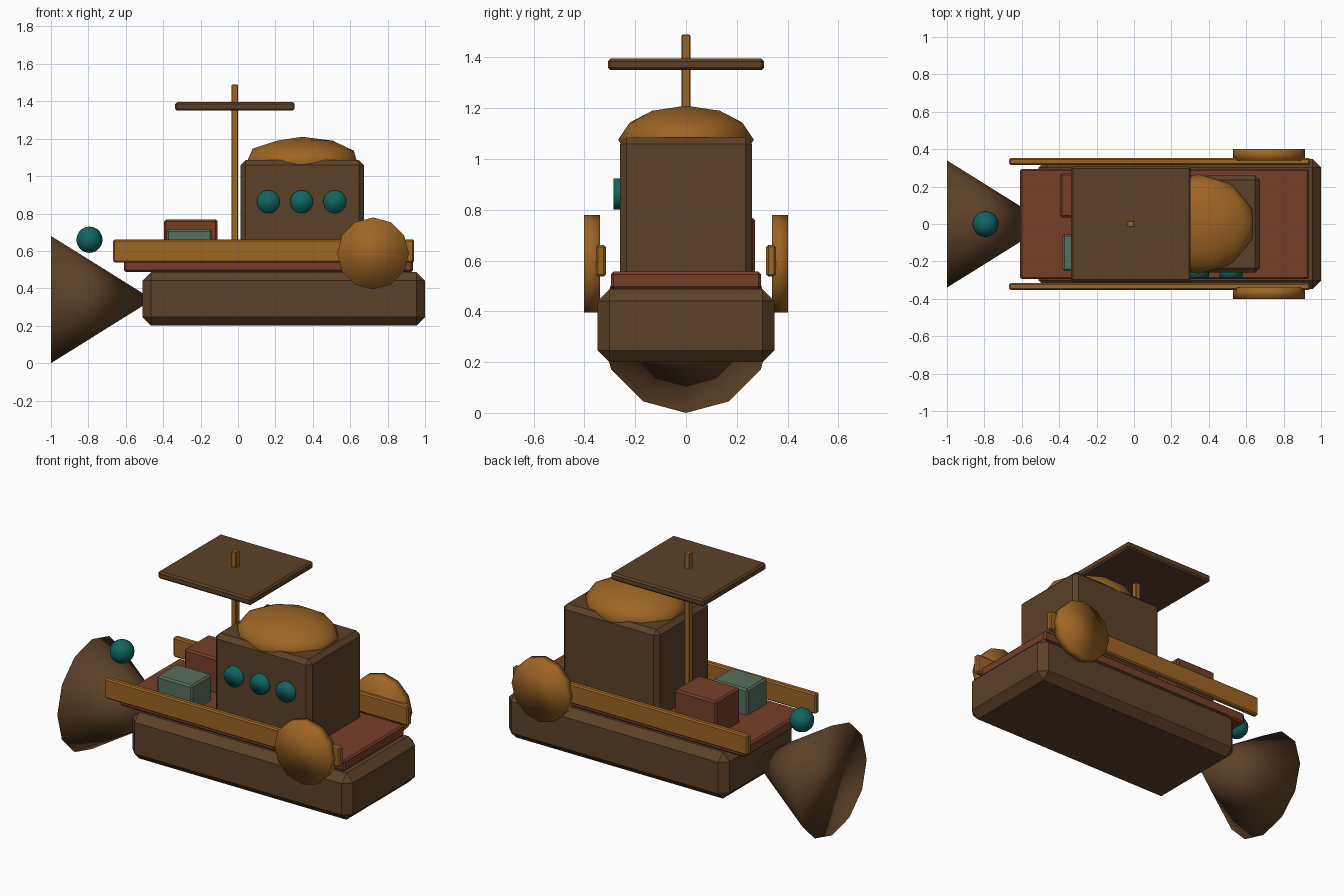
import bpy, math

if "Cube" in bpy.data.objects:
    bpy.data.objects.remove(bpy.data.objects["Cube"])

def mat(name, r, g, b):
    """Flat colour given as sRGB bytes, stored linear."""
    m = bpy.data.materials.new(name)
    lin = [((c / 255 + 0.055) / 1.055) ** 2.4 for c in (r, g, b)]
    m.diffuse_color = (*lin, 1)
    m.use_nodes = True
    m.node_tree.nodes["Principled BSDF"].inputs["Base Color"].default_value = m.diffuse_color
    return m

BROWN = mat("dark_brown", 92, 65, 39)
OCHRE = mat("ochre", 158, 101, 37)
RUST = mat("rust_red", 118, 62, 40)
TEAL = mat("teal", 16, 101, 98)
SAGE = mat("sage_green", 86, 112, 94)

def finish(name, m, smooth=False):
    o = bpy.context.object
    o.name = name
    o.data.materials.append(m)
    if smooth:
        bpy.ops.object.shade_smooth()
    return o

def box(name, m, x, y, z, bevel=0.01):
    """Chamfered box from (min, max) ranges."""
    bpy.ops.mesh.primitive_cube_add(size=1, location=[(a + b) / 2 for a, b in (x, y, z)])
    o = finish(name, m)
    o.scale = [b - a for a, b in (x, y, z)]
    bpy.ops.object.transform_apply(location=False, rotation=False, scale=True)
    if bevel:
        mod = o.modifiers.new("chamfer", 'BEVEL')
        mod.width = bevel
        mod.segments = 1
    return o

def disc(name, m, loc, r, depth, sides):
    """Cylinder with its axis along y."""
    bpy.ops.mesh.primitive_cylinder_add(vertices=sides, radius=r, depth=depth,
                                        location=loc, rotation=(math.pi / 2, 0, 0))
    return finish(name, m, True)

# Hull, deck and cabin
box("hull", BROWN, (-0.51, 1.0), (-0.348, 0.348), (0.2, 0.487), 0.046)
box("deck", RUST, (-0.61, 0.935), (-0.295, 0.295), (0.487, 0.556))
box("cabin", BROWN, (0.013, 0.673), (-0.26, 0.26), (0.53, 1.085), 0.026)

# Domed roof
bpy.ops.mesh.primitive_ico_sphere_add(subdivisions=2, radius=1, location=(0.342, 0, 1.076))
bpy.context.object.scale = (0.31, 0.267, 0.134)
finish("roof_dome", OCHRE, True)

# Round windows on the front side only
for i, x in enumerate((0.162, 0.34, 0.518)):
    disc(f"window_{i + 1}", TEAL, (x, -0.26, 0.863), 0.061, 0.05, 24)

# Rails and round side discs, mirrored across y
for side, s in (("front", -1), ("back", 1)):
    box(f"{side}_rail", OCHRE, (-0.667, 0.942), sorted((s * 0.316, s * 0.354)), (0.538, 0.661), 0.008)
    disc(f"{side}_side_disc", OCHRE, (0.722, s * 0.37, 0.587), 0.192, 0.062, 12)

# Mast and flat canopy
box("mast", OCHRE, (-0.034, -0.001), (-0.017, 0.017), (0.53, 1.49), 0.003)
box("canopy", BROWN, (-0.336, 0.303), (-0.307, 0.307), (1.35, 1.395))

# Crates on the rear deck
box("red_crate", RUST, (-0.395, -0.11), (0.035, 0.272), (0.54, 0.768))
box("green_crate", SAGE, (-0.382, -0.14), (-0.25, -0.055), (0.54, 0.715))

# Tail cone, wide end pointing to -x
L = 0.545
bpy.ops.mesh.primitive_cone_add(vertices=12, radius1=0.34, radius2=0, depth=L,
                                location=(-1 + L / 2, 0, 0.34), rotation=(0, math.pi / 2, 0))
finish("tail_cone", BROWN, True)

# Lantern ball
bpy.ops.mesh.primitive_uv_sphere_add(segments=16, ring_count=10, radius=0.07,
                                     location=(-0.794, 0, 0.66))
finish("lantern", TEAL, True)
